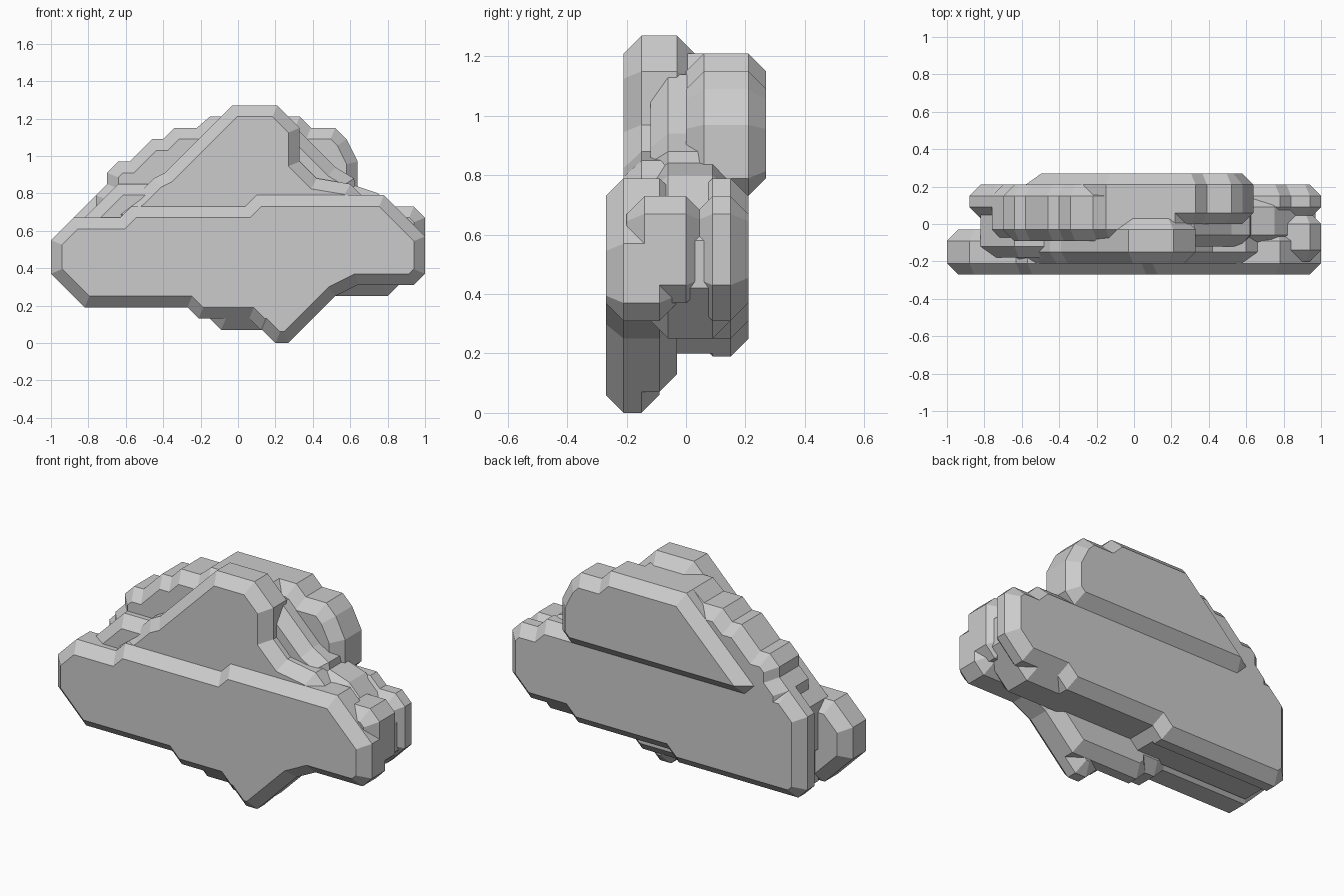
import bpy, bmesh

cube = bpy.data.objects.get("Cube")
if cube:
    bpy.data.objects.remove(cube, do_unlink=True)

CUT = 0.06  # chamfer width and stair size shared by every layer
GREY = (0.6, 0.6, 0.6, 1)

stone = bpy.data.materials.new("pale_grey")
stone.use_nodes = True
stone.diffuse_color = GREY
stone.node_tree.nodes["Principled BSDF"].inputs["Base Color"].default_value = GREY


def stairs(x, z, moves):
    """Outline points made by walking one stair at a time: right, up or slope."""
    points = [(x, z)]
    for move in moves.split():
        x += CUT * (move in ("right", "slope"))
        z += CUT * (move in ("up", "slope"))
        points.append((x, z))
    return points


def octagon(left, right, low, high):
    """Rectangle outline with its four corners cut off."""
    return [(left, low + CUT), (left + CUT, low), (right - CUT, low), (right, low + CUT),
            (right, high - CUT), (right - CUT, high), (left + CUT, high), (left, high - CUT)]


def slab(name, front_y, back_y, outline):
    """Extrude an x-z outline in depth with chamfered front and back rims."""
    bm = bmesh.new()
    front = bm.faces.new([bm.verts.new((x, front_y + CUT, z)) for x, z in outline])
    ext = bmesh.ops.extrude_face_region(bm, geom=[front], use_keep_orig=True)
    verts = [g for g in ext["geom"] if isinstance(g, bmesh.types.BMVert)]
    back = [g for g in ext["geom"] if isinstance(g, bmesh.types.BMFace)][0]
    bmesh.ops.translate(bm, verts=verts, vec=(0, back_y - front_y - 2 * CUT, 0))
    bmesh.ops.recalc_face_normals(bm, faces=bm.faces)
    for cap in (front, back):
        bmesh.ops.inset_region(bm, faces=[cap], thickness=CUT, depth=CUT, use_even_offset=True)
    mesh = bpy.data.meshes.new(name)
    bm.to_mesh(mesh)
    bm.free()
    mesh.materials.append(stone)
    bpy.context.collection.objects.link(bpy.data.objects.new(name, mesh))


# Broad front layer and the point beneath it
slab("front_base", -0.27, -0.03, [
    (-1, .37), (-.82, .19), (-.27, .19), (-.21, .13), (.06, .13), (.12, .07), (.34, .07),
    (.52, .25), (.64, .31), (.94, .31), (1, .37), (1, .57), (.78, .79),
    (.1, .79), (.04, .73), (-.57, .73), (-.63, .67), (-.88, .67), (-1, .55)])
slab("under_point", -0.27, -0.09, [
    (.07, .13), (.2, 0), (.27, 0), (.5, .23), (.5, .4), (.07, .4)])
slab("under_ridge", -0.21, -0.03, octagon(-.15, .25, .07, .4))

# Tall front peak
slab("front_peak", -0.21, 0.03, [
    (-.6, .5), (.6, .5), (.66, .79), (.6, .85), (.42, .88), (.33, .97), (.33, 1.15),
    (.21, 1.27), (-.03, 1.27), (-.39, .91), (-.45, .88), (-.54, .79), (-.66, .7)])

# Stepped shoulder between the front and the back
slab("middle_steps", -0.09, 0.21,
     [(-.82, .4), (.3, .4), (.33, 1.1), (.22, 1.21), (-.15, 1.21)] + stairs(
         -.82, .67, "slope up slope up slope right slope slope right slope right right")[::-1])
slab("lower_step", -0.18, 0.1,
     [(-.82, .4), (-.4, .4), (-.4, .85)] + stairs(-.82, .67, "slope slope slope")[::-1])
slab("right_saddle", -0.12, 0.15, [
    (.2, .75), (.64, .75), (.62, .88), (.52, .94), (.32, 1.14), (.2, 1.14)])

# Overhanging upper back layer
slab("back_peak", 0, 0.27, [
    (-.52, .73), (.58, .73), (.64, .79), (.64, .97), (.58, 1.09), (.52, 1.15),
    (.39, 1.15), (.33, 1.21), (-.15, 1.21), (-.58, .79)])

# Lower core, lower back layer and side lobe
slab("lower_core", -0.12, 0.15, [
    (-.8, .2), (-.05, .2), (0, .25), (.8, .25), (.97, .42), (.97, .58),
    (.75, .8), (.6, .85), (-.6, .85), (-.8, .65)])
slab("back_base", 0.03, 0.21, [
    (-.88, .25), (-.82, .19), (-.06, .19), (0, .25), (.58, .25), (.64, .31), (.88, .31),
    (1, .43), (1, .67), (.94, .73), (.84, .73), (.78, .79), (-.76, .79), (-.88, .67)])
slab("side_lobe", -0.2, 0.06, octagon(.6, 1, .37, .73))
